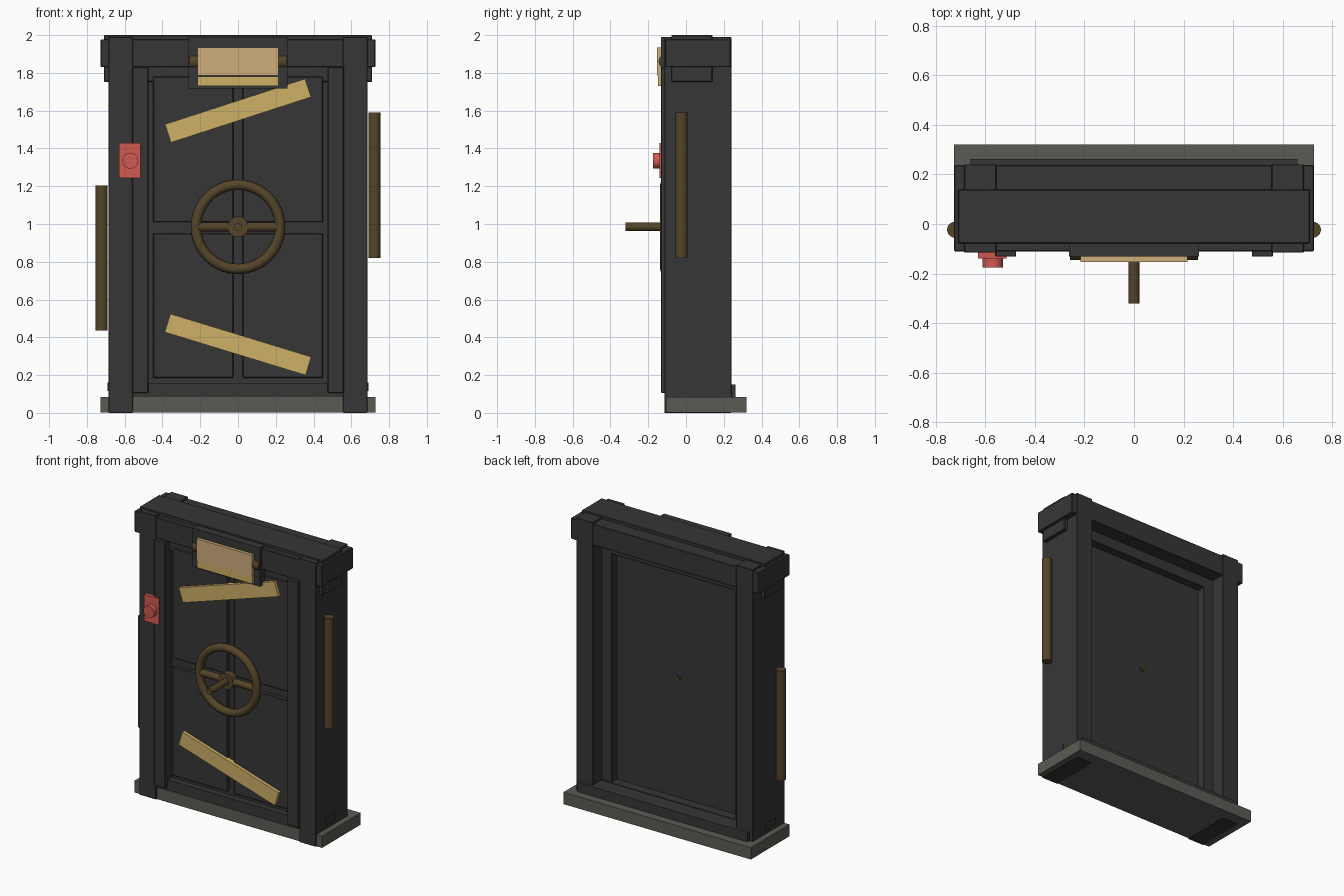
import bpy
from math import radians, pi
from mathutils import Euler

cube = bpy.data.objects.get("Cube")
if cube:
    bpy.data.objects.remove(cube, do_unlink=True)


def material(name, r, g, b):
    m = bpy.data.materials.new(name)
    m.use_nodes = True
    m.diffuse_color = (r, g, b, 1)
    shader = next(n for n in m.node_tree.nodes if n.type == 'BSDF_PRINCIPLED')
    shader.inputs["Base Color"].default_value = (r, g, b, 1)
    return m


DARK = material("dark iron", 0.037, 0.037, 0.037)
GREY = material("grey stone", 0.105, 0.105, 0.09)
BROWN = material("dark bronze", 0.09, 0.06, 0.022)
YELLOW = material("yellow wood", 0.62, 0.44, 0.14)
TAN = material("lamp tan", 0.62, 0.43, 0.2)
RED = material("signal red", 0.64, 0.1, 0.08)


def finish(name, mat, smooth=False):
    o = bpy.context.object
    o.name = name
    o.data.materials.append(mat)
    if smooth:
        bpy.ops.object.shade_smooth_by_angle(angle=radians(40))
    return o


def box(name, mat, x, y, z, bevel=0.0):
    """Box from its (low, high) range along each axis."""
    ranges = (x, y, z)
    bpy.ops.mesh.primitive_cube_add(size=1, location=[(a + b) / 2 for a, b in ranges])
    o = finish(name, mat)
    o.scale = [b - a for a, b in ranges]
    bpy.ops.object.transform_apply(location=False, rotation=False, scale=True)
    if bevel:
        mod = o.modifiers.new("edge", 'BEVEL')
        mod.width = bevel
        mod.segments = 1
    return o


def rod(name, mat, centre, radius, length, axis):
    """Round bar along a named axis."""
    turn = {'x': (0, pi / 2, 0), 'y': (pi / 2, 0, 0), 'z': (0, 0, 0)}[axis]
    bpy.ops.mesh.primitive_cylinder_add(vertices=24, radius=radius, depth=length,
                                        location=centre, rotation=turn)
    return finish(name, mat, True)


def pair(name, mat, x, y, z, bevel=0.0):
    """Mirrored left and right boxes."""
    box("left_" + name, mat, x, y, z, bevel)
    box("right_" + name, mat, (-x[1], -x[0]), y, z, bevel)


# Base and threshold
box("base_slab", GREY, (-0.727, 0.727), (-0.107, 0.32), (0.002, 0.085))
box("threshold", DARK, (-0.56, 0.56), (-0.1, 0.15), (0.08, 0.155))
box("rear_threshold", DARK, (-0.66, 0.66), (0.13, 0.262), (0.08, 0.15))
pair("foot_tab", DARK, (0.6, 0.69), (-0.01, 0.1), (0.115, 0.16))

# Frame: outer posts, stepped inner jambs, and the lintel
pair("post", DARK, (0.555, 0.685), (-0.115, 0.24), (0, 1.99), 0.003)
pair("front_jamb", DARK, (0.475, 0.56), (-0.132, 0.14), (0.105, 1.83), 0.003)
box("lintel_core", DARK, (-0.71, 0.71), (-0.078, 0.14), (1.752, 2.0), 0.004)
box("lintel", DARK, (-0.727, 0.727), (-0.11, 0.237), (1.83, 1.978), 0.004)

# Door leaf with four raised panels
box("door_leaf", DARK, (-0.475, 0.475), (-0.055, 0.085), (0.1, 1.8))
for side, x in (("right", (-0.45, -0.025)), ("left", (0.025, 0.45))):
    for level, z in (("lower", (0.185, 0.95)), ("upper", (1.01, 1.78))):
        box(f"{level}_{side}_panel", DARK, x, (-0.082, -0.05), z, 0.004)

# Slanted planks
for name, z, angle in (("upper_plank", 1.6, -18), ("lower_plank", 0.362, 17)):
    plank = box(name, YELLOW, (-0.39, 0.39), (-0.105, -0.07), (z - 0.051, z + 0.051))
    plank.rotation_euler = Euler((0, radians(angle), 0))

# Hand wheel
WZ = 0.985
bpy.ops.mesh.primitive_torus_add(major_radius=0.223, minor_radius=0.027,
                                 major_segments=40, minor_segments=12,
                                 location=(0, -0.11, WZ), rotation=(pi / 2, 0, 0))
finish("wheel_rim", BROWN, True)
rod("wheel_spoke", BROWN, (0, -0.11, WZ), 0.024, 0.44, 'x')
rod("wheel_hub", BROWN, (0, -0.11, WZ), 0.055, 0.05, 'y')
rod("wheel_shaft", BROWN, (0, -0.115, WZ), 0.022, 0.41, 'y')
rod("rear_pin", BROWN, (0, 0.07, WZ), 0.014, 0.06, 'y')

# Lamp over the door
box("lamp_bracket", DARK, (-0.262, 0.262), (-0.132, -0.07), (1.718, 1.99))
rod("lamp_tube", BROWN, (0, -0.105, 1.86), 0.04, 0.515, 'x')
box("lamp_cover", TAN, (-0.215, 0.215), (-0.153, -0.12), (1.785, 1.935))
box("lamp_lip", YELLOW, (-0.215, 0.215), (-0.147, -0.12), (1.73, 1.782))

# Push button
box("button_plate", RED, (-0.63, -0.515), (-0.14, -0.1), (1.243, 1.43))
rod("button", RED, (-0.57, -0.15, 1.335), 0.042, 0.05, 'y')

# Upright side bars
rod("left_side_bar", BROWN, (0.722, -0.023, 1.205), 0.032, 0.77, 'z')
rod("right_side_bar", BROWN, (-0.722, -0.023, 0.82), 0.032, 0.77, 'z')
